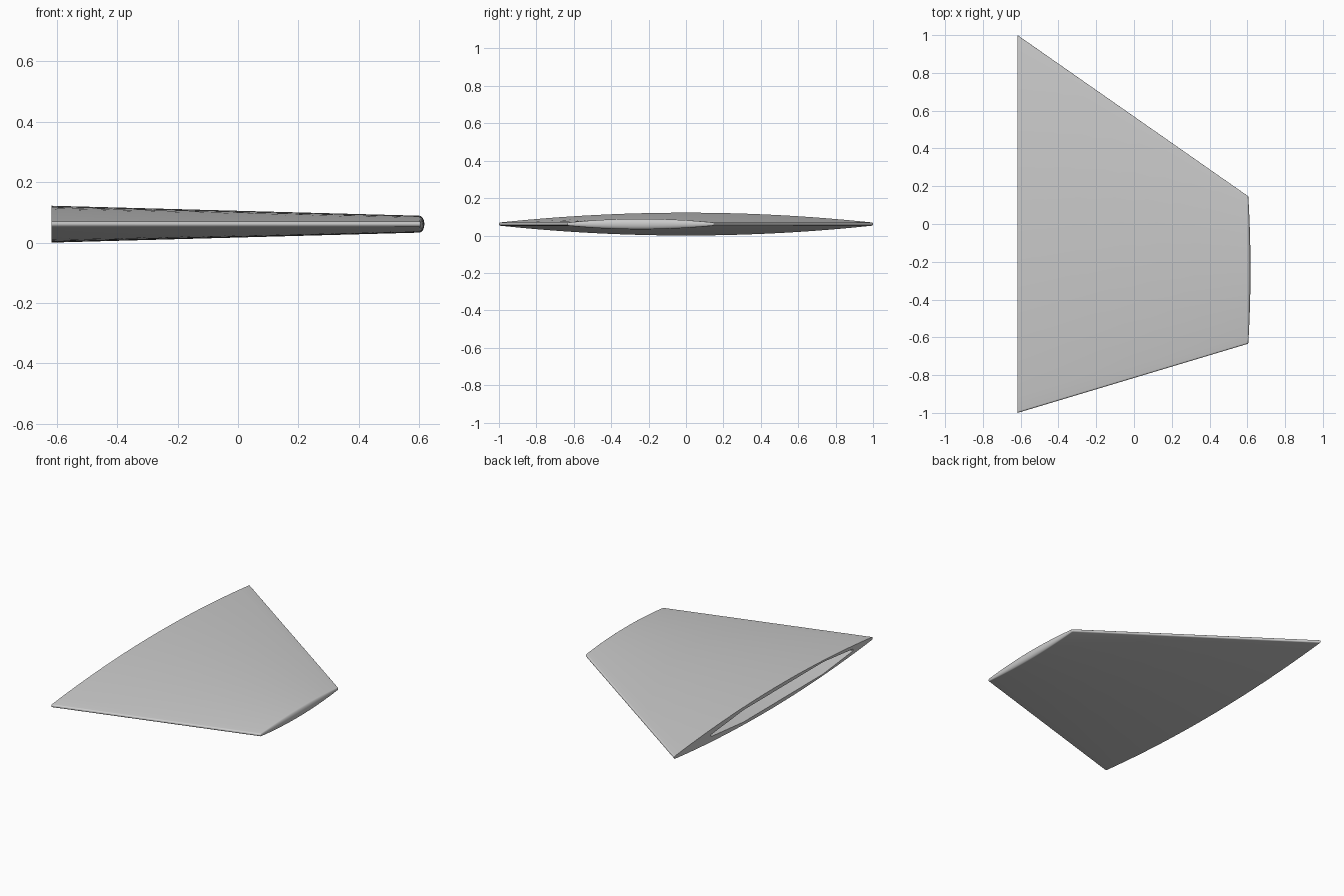
import bpy, bmesh
from math import sin, cos, pi

cube = bpy.data.objects.get("Cube")
if cube:
    bpy.data.objects.remove(cube, do_unlink=True)

grey = bpy.data.materials.new("plain_grey")
grey.use_nodes = True
colour = (0.6, 0.6, 0.6, 1)
grey.diffuse_color = colour
grey.node_tree.nodes["Principled BSDF"].inputs["Base Color"].default_value = colour

MID_Z = 0.061      # height of the fin's centre plane
EDGE = 0.009       # radius of the rounded leading and trailing edges
ROOT_X, TIP_X = -0.617, 0.6


def section(front, back, half):
    """Closed lens outline (y, z) with rounded ends."""
    nose = [pi / 2 * k / 5 for k in range(6)]
    upper = [(front + EDGE * (1 - cos(a)), EDGE * sin(a)) for a in nose]
    for k in range(1, 24):
        t = k / 24
        y = front + EDGE + (back - front - 2 * EDGE) * t
        upper.append((y, EDGE + (half - EDGE) * 4 * t * (1 - t)))
    upper += [(back - EDGE * (1 - cos(a)), EDGE * sin(a)) for a in reversed(nose)]
    return upper + [(y, -z) for y, z in reversed(upper[1:-1])]


def add_ring(bm, points):
    return [bm.verts.new((x, y, z + MID_Z)) for x, y, z in points]


def bridge(bm, a, b):
    n = len(a)
    for i in range(n):
        j = (i + 1) % n
        bm.faces.new((a[i], a[j], b[j], b[i]))


bm = bmesh.new()

# Tapered skin from root to tip
root = add_ring(bm, [(ROOT_X, y, z) for y, z in section(-1, 1, 0.061)])
tip_outline = section(-0.635, 0.15, 0.028)
last = add_ring(bm, [(TIP_X, y, z) for y, z in tip_outline])
bridge(bm, root, last)

# Rounded tip cap closing to a ridge
for k in range(1, 7):
    a = pi / 2 * k / 6
    ring = add_ring(bm, [(TIP_X + 0.6 * abs(z) * sin(a), y, z * cos(a))
                         for y, z in tip_outline])
    bridge(bm, last, ring)
    last = ring

# Recessed slot in the root
half_slot = [(-0.8, 0.006), (-0.5, 0.038), (0.3, 0.038), (0.63, 0.006)]
slot = half_slot + [(y, -z) for y, z in reversed(half_slot)]
mouth = add_ring(bm, [(ROOT_X, y, z) for y, z in slot])
floor = add_ring(bm, [(ROOT_X + 0.1, y, z * 0.95) for y, z in slot])
bridge(bm, mouth, floor)
bm.faces.new(floor)

# Flat root face around the slot
rim = [bm.edges.get((r[i - 1], r[i])) for r in (root, mouth) for i in range(len(r))]
bmesh.ops.triangle_fill(bm, edges=rim, use_beauty=True, normal=(-1, 0, 0))

bmesh.ops.remove_doubles(bm, verts=bm.verts, dist=0.00001)
bmesh.ops.recalc_face_normals(bm, faces=bm.faces)
mesh = bpy.data.meshes.new("fin")
bm.to_mesh(mesh)
bm.free()
mesh.materials.append(grey)

fin = bpy.data.objects.new("fin", mesh)
bpy.context.collection.objects.link(fin)
bpy.context.view_layer.objects.active = fin
fin.select_set(True)
bpy.ops.object.shade_smooth_by_angle(angle=pi / 6)
